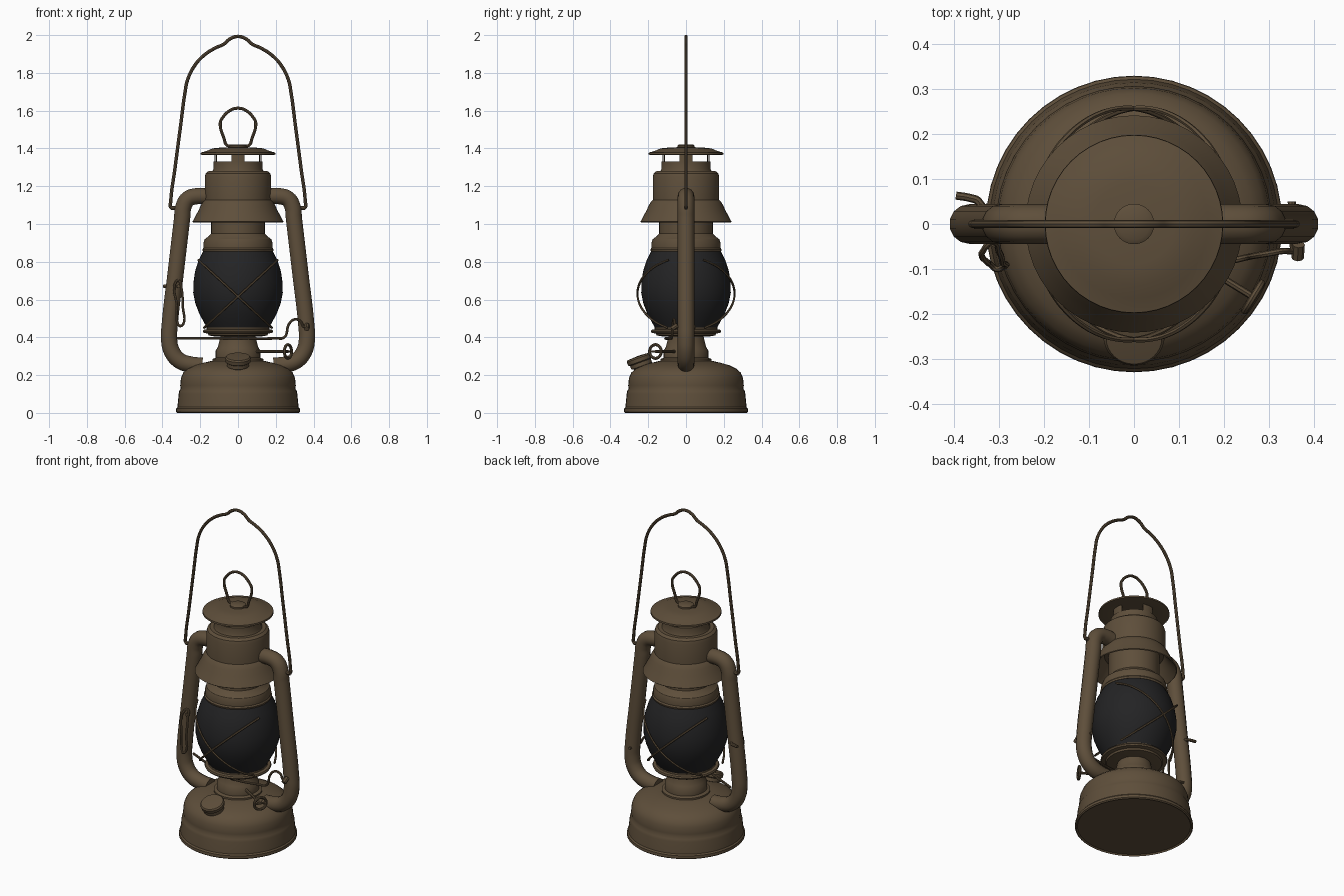
import bpy
import bmesh
import math
from mathutils import Vector, Matrix

if "Cube" in bpy.data.objects:
    bpy.data.objects.remove(bpy.data.objects["Cube"], do_unlink=True)


def material(name, color):
    mat = bpy.data.materials.new(name)
    mat.use_nodes = True
    mat.diffuse_color = color
    mat.node_tree.nodes["Principled BSDF"].inputs["Base Color"].default_value = color
    return mat


BROWN = material("aged brown metal", (0.112, 0.077, 0.043, 1))
GLASS = material("dark glass", (0.017, 0.017, 0.018, 1))
parts = []


def add_object(name, mesh, mat=BROWN):
    mesh.materials.clear()
    mesh.materials.append(mat)
    obj = bpy.data.objects.new(name, mesh)
    bpy.context.collection.objects.link(obj)
    parts.append(obj)
    return obj


def lathe(name, profile, mat=BROWN, steps=48, start=0.0, angle=math.tau):
    """Turn a list of (radius, height) points around the z axis."""
    bm = bmesh.new()
    verts = [bm.verts.new((r, 0, z)) for r, z in profile]
    edges = [bm.edges.new(pair) for pair in zip(verts, verts[1:])]
    bmesh.ops.rotate(bm, verts=verts, matrix=Matrix.Rotation(start, 3, "Z"))
    bmesh.ops.spin(bm, geom=verts + edges, cent=(0, 0, 0), axis=(0, 0, 1),
                   angle=angle, steps=steps)
    bmesh.ops.remove_doubles(bm, verts=bm.verts, dist=0.0002)
    bmesh.ops.recalc_face_normals(bm, faces=bm.faces)
    mesh = bpy.data.meshes.new(name)
    bm.to_mesh(mesh)
    bm.free()
    return add_object(name, mesh, mat)


def pipe(name, points, radius, cyclic=False, sides=2, smooth=True):
    """Round wire or tube running through the points."""
    curve = bpy.data.curves.new(name, "CURVE")
    curve.dimensions = "3D"
    curve.bevel_depth = radius
    curve.bevel_resolution = sides
    curve.use_fill_caps = True
    curve.resolution_u = 6
    spline = curve.splines.new("BEZIER")
    spline.bezier_points.add(len(points) - 1)
    for bp, co in zip(spline.bezier_points, points):
        bp.co = co
        bp.handle_left_type = bp.handle_right_type = "AUTO" if smooth else "VECTOR"
    spline.use_cyclic_u = cyclic
    temp = bpy.data.objects.new(name + "_path", curve)
    bpy.context.collection.objects.link(temp)
    deps = bpy.context.evaluated_depsgraph_get()
    mesh = bpy.data.meshes.new_from_object(temp.evaluated_get(deps))
    bpy.data.objects.remove(temp, do_unlink=True)
    mesh.name = name
    return add_object(name, mesh)


def mirrored(half):
    """Half a path in the xz plane, ending on the axis, made whole."""
    return ([(x, 0, z) for x, z in half]
            + [(-x, 0, z) for x, z in reversed(half[:-1])])


# Fuel tank with rolled foot and ribbed wall
lathe("fuel_tank", [
    (0, 0.008), (0.315, 0.008), (0.322, 0), (0.329, 0.006), (0.328, 0.022),
    (0.321, 0.03), (0.314, 0.1), (0.311, 0.115), (0.304, 0.128),
    (0.306, 0.145), (0.302, 0.185), (0.29, 0.213), (0.265, 0.235),
    (0.23, 0.252), (0.18, 0.266), (0.14, 0.275), (0, 0.275)])

# Burner neck and the tray carrying the glass
lathe("burner", [
    (0.135, 0.27), (0.135, 0.285), (0.118, 0.292), (0.118, 0.33),
    (0.108, 0.345), (0.1, 0.375), (0.092, 0.41)])
lathe("globe_tray", [
    (0, 0.404), (0.12, 0.404), (0.155, 0.41), (0.16, 0.42), (0.182, 0.424),
    (0.186, 0.432), (0.182, 0.44), (0.166, 0.443), (0.166, 0.452), (0, 0.452)])

# Glass globe
lathe("glass_globe", [
    (0, 0.447), (0.162, 0.447), (0.178, 0.475), (0.205, 0.525), (0.226, 0.58),
    (0.237, 0.635), (0.236, 0.69), (0.227, 0.75), (0.208, 0.81),
    (0.182, 0.86), (0, 0.86)], GLASS)

# Collar above the globe and the flared hood
lathe("globe_collar", [
    (0.15, 0.855), (0.186, 0.855), (0.189, 0.865), (0.183, 0.873),
    (0.183, 0.9), (0.176, 0.92), (0.155, 0.935), (0.142, 0.95), (0.142, 1.1)])
lathe("hood", [
    (0.142, 1.1), (0.165, 1.1), (0.19, 1.06), (0.215, 1.03), (0.236, 1.008),
    (0.241, 1.012), (0.226, 1.04), (0.21, 1.07), (0.196, 1.1), (0.184, 1.12),
    (0.176, 1.128), (0.176, 1.25), (0.171, 1.268), (0.156, 1.28), (0, 1.282)])

# Chimney: ring, four pillars with open windows between, and the cap
lathe("chimney_ring", [(0.135, 1.28), (0.13, 1.29), (0.13, 1.33),
                       (0.118, 1.33), (0.118, 1.28)])
for i in range(4):
    lathe(f"chimney_pillar_{i + 1}",
          [(0.116, 1.32), (0.125, 1.32), (0.125, 1.385), (0.116, 1.385), (0.116, 1.32)],
          steps=6, start=i * math.pi / 2 - 0.28, angle=0.56)
lathe("chimney_cap", [
    (0, 1.372), (0.13, 1.372), (0.19, 1.366), (0.198, 1.368), (0.197, 1.378),
    (0.165, 1.387), (0.135, 1.4), (0.09, 1.405), (0, 1.408)])

# Lifting ring and its small seat on the cap
lathe("lifting_ring_seat", [(0.045, 1.4), (0.045, 1.416), (0.035, 1.422), (0, 1.422)], steps=24)
pipe("lifting_ring", mirrored([
    (0.03, 1.412), (0.06, 1.418), (0.073, 1.45), (0.094, 1.535), (0.085, 1.558),
    (0.035, 1.605), (0, 1.613)]), 0.008)

# Side air tubes
for side, label in ((1, "left"), (-1, "right")):
    tube = [(0.15, 1.145), (0.22, 1.147), (0.265, 1.132), (0.289, 1.09),
            (0.296, 1.03), (0.33, 0.74), (0.362, 0.46), (0.365, 0.39),
            (0.35, 0.325), (0.31, 0.277), (0.25, 0.256), (0.19, 0.25)]
    pipe(f"{label}_air_tube", [(side * x, 0, z) for x, z in tube], 0.044, sides=5)
    # Small pivot where the bail hooks in
    pipe(f"{label}_bail_pivot", [(side * x, 0, 1.085) for x in (0.28, 0.355)], 0.011)

# Tall wire bail
pipe("bail_handle", mirrored([
    (0.34, 1.085), (0.355, 1.088), (0.356, 1.12), (0.333, 1.3), (0.304, 1.52),
    (0.28, 1.7), (0.268, 1.76), (0.232, 1.835), (0.18, 1.893), (0.12, 1.932),
    (0.075, 1.952), (0.042, 1.98), (0, 1.993)]), 0.009)

# Crossed guard wires on front and back of the globe
for face, label in ((-1, "front"), (1, "back")):
    for lean in (-1, 1):
        path = []
        for i in range(13):
            t = i / 12
            x = -0.21 + 0.39 * t
            bulge = 0.23 + 0.04 * math.sin(math.pi * t) - 0.025 * t
            path.append((lean * x, face * math.sqrt(bulge ** 2 - x ** 2),
                         0.81 - 0.36 * t))
        pipe(f"{label}_guard_wire_{'a' if lean > 0 else 'b'}", path, 0.006, sides=1)

# Globe lifting rod with cranked end
pipe("globe_lift_rod", [
    (-0.33, 0.04, 0.395), (-0.2, -0.02, 0.395), (0, -0.105, 0.395),
    (0.2, -0.085, 0.395), (0.245, -0.075, 0.4), (0.27, -0.07, 0.47),
    (0.3, -0.065, 0.495), (0.33, -0.06, 0.485), (0.35, -0.06, 0.455),
    (0.375, -0.055, 0.455)], 0.007)
pipe("lift_rod_grip", [(0.363, -0.075, 0.445), (0.365, -0.045, 0.465)], 0.014)
pipe("lift_rod_mount", [(0.355, -0.06, 0.455), (0.35, 0.05, 0.455)], 0.009)

# Lever loop beside the right tube
pipe("side_lever_loop", [
    (-0.335, -0.06, 0.68), (-0.315, -0.04, 0.7), (-0.3, -0.06, 0.66),
    (-0.292, -0.085, 0.56), (-0.29, -0.095, 0.47), (-0.305, -0.1, 0.46),
    (-0.318, -0.09, 0.47), (-0.325, -0.085, 0.58), (-0.338, -0.07, 0.65)],
    0.007, cyclic=True)
pipe("side_lever_pin", [(-0.315, -0.05, 0.67), (-0.345, 0.05, 0.67),
                        (-0.365, 0.058, 0.67), (-0.395, 0.063, 0.67)], 0.009)

# Wick adjuster: shaft, ring and cross bars
out = Vector((0.85, -0.52, 0)).normalized()
across = Vector((-out.y, out.x, 0))
hub = out * 0.31 + Vector((0, 0, 0.325))
pipe("wick_shaft", [out * 0.08 + Vector((0, 0, 0.325)), hub], 0.008, smooth=False)
pipe("wick_ring", [hub + across * 0.036 * math.cos(a) + Vector((0, 0, 0.036 * math.sin(a)))
                   for a in [math.tau * i / 12 for i in range(12)]], 0.008, cyclic=True)
pipe("wick_ring_bar", [hub - across * 0.036, hub + across * 0.036], 0.006, smooth=False)

# Tilted filler neck and cap on the front of the tank
filler = lathe("filler_cap", [
    (0.045, -0.07), (0.045, -0.03), (0.058, -0.025), (0.058, -0.005),
    (0.066, 0), (0.068, 0.02), (0.062, 0.028), (0, 0.032)], steps=32)
filler.location = (0, -0.243, 0.272)
filler.rotation_euler.x = math.radians(20)

# Smooth rounded surfaces while keeping creases crisp
bpy.ops.object.select_all(action="DESELECT")
for obj in parts:
    obj.select_set(True)
bpy.context.view_layer.objects.active = parts[0]
bpy.ops.object.shade_smooth_by_angle(angle=math.radians(35))
